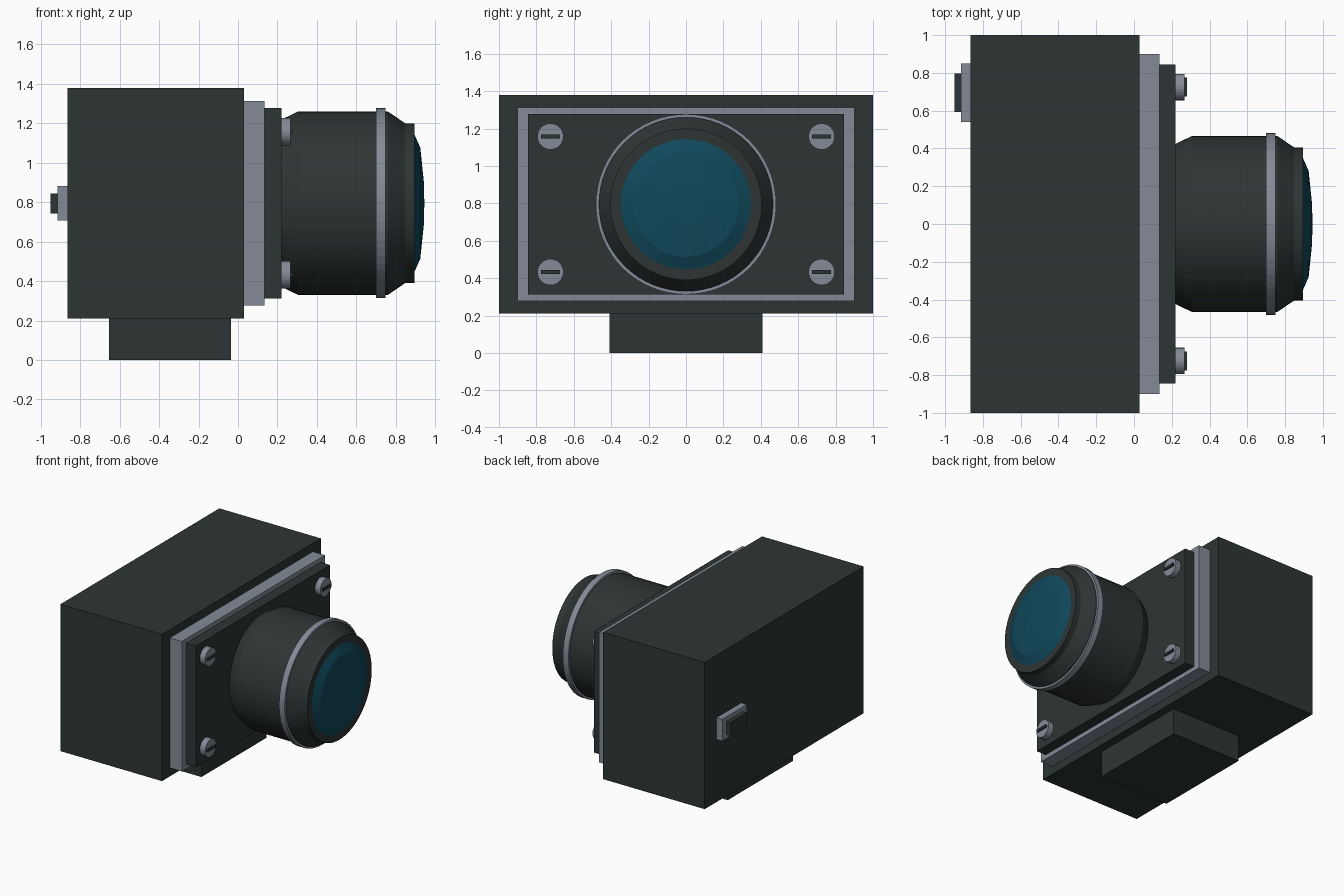
import bpy, bmesh, math
from mathutils import Matrix

if "Cube" in bpy.data.objects:
    bpy.data.objects.remove(bpy.data.objects["Cube"])


def material(name, rgb):
    m = bpy.data.materials.new(name)
    m.diffuse_color = (*rgb, 1)
    m.use_nodes = True
    m.node_tree.nodes["Principled BSDF"].inputs["Base Color"].default_value = m.diffuse_color
    return m


DARK = material("charcoal", (0.027, 0.035, 0.035))
GREY = material("steel_grey", (0.23, 0.26, 0.31))
GLASS = material("deep_teal_glass", (0.005, 0.065, 0.105))
AXIS_Z = 0.795  # height of the lens axis


def finish(name, bm, mat):
    bmesh.ops.recalc_face_normals(bm, faces=bm.faces)
    me = bpy.data.meshes.new(name)
    bm.to_mesh(me)
    bm.free()
    me.materials.append(mat)
    ob = bpy.data.objects.new(name, me)
    bpy.context.collection.objects.link(ob)
    return ob


def box(name, x, y, z, mat):
    """Box from (min, max) pairs."""
    bm = bmesh.new()
    size = [b - a for a, b in (x, y, z)]
    mid = [(a + b) / 2 for a, b in (x, y, z)]
    bmesh.ops.create_cube(bm, size=1, matrix=Matrix.Translation(mid) @ Matrix.Diagonal((*size, 1)))
    return finish(name, bm, mat)


def lathe(name, profile, mat, y=0, z=AXIS_Z, sides=64):
    """Revolve (x, radius) points about a line parallel to x."""
    bm = bmesh.new()
    rings = []
    for px, r in profile:
        if r == 0:
            rings.append([bm.verts.new((px, y, z))] * sides)
            continue
        rings.append([bm.verts.new((px, y + r * math.cos(2 * math.pi * i / sides),
                                    z + r * math.sin(2 * math.pi * i / sides))) for i in range(sides)])
    for a, b in zip(rings, rings[1:]):
        for i in range(sides):
            j = (i + 1) % sides
            bm.faces.new(list(dict.fromkeys((a[i], a[j], b[j], b[i]))))
    for ring in (rings[0], rings[-1]):
        if ring[0] is not ring[1]:
            bm.faces.new(ring)
    return finish(name, bm, mat)


# Housing, foot and stepped front plates
box("housing", (-0.865, 0.03), (-1, 1), (0.21, 1.38), DARK)
box("foot", (-0.655, -0.035), (-0.41, 0.41), (0, 0.21), DARK)
box("front_frame", (0.03, 0.135), (-0.9, 0.9), (0.277, 1.313), GREY)
box("front_plate", (0.135, 0.22), (-0.845, 0.845), (0.312, 1.278), DARK)

# Lens barrel, trim ring and domed glass
lathe("lens_barrel", [(0.22, 0.424), (0.305, 0.465), (0.76, 0.465), (0.848, 0.405), (0.895, 0.405)], DARK)
lathe("lens_ring", [(0.70, 0.482), (0.748, 0.482)], GREY)
dome = [(0.895 + 0.05 * math.sin(math.radians(a)), 0.348 * math.cos(math.radians(a))) for a in (0, 36, 72)]
lathe("lens_glass", dome + [(0.945, 0)], GLASS)

# Four slotted screws on the front plate
for sy in (-0.725, 0.725):
    for dz in (-0.3625, 0.3625):
        z = AXIS_Z + dz
        lathe("screw", [(0.22, 0.07), (0.267, 0.07)], GREY, sy, z, 32)
        box("screw_slot", (0.26, 0.28), (sy - 0.05, sy + 0.05), (z - 0.01, z + 0.01), DARK)

# Rear switch
box("switch_plate", (-0.915, -0.865), (0.54, 0.85), (0.708, 0.882), GREY)
box("switch_button", (-0.95, -0.915), (0.592, 0.798), (0.742, 0.845), DARK)
